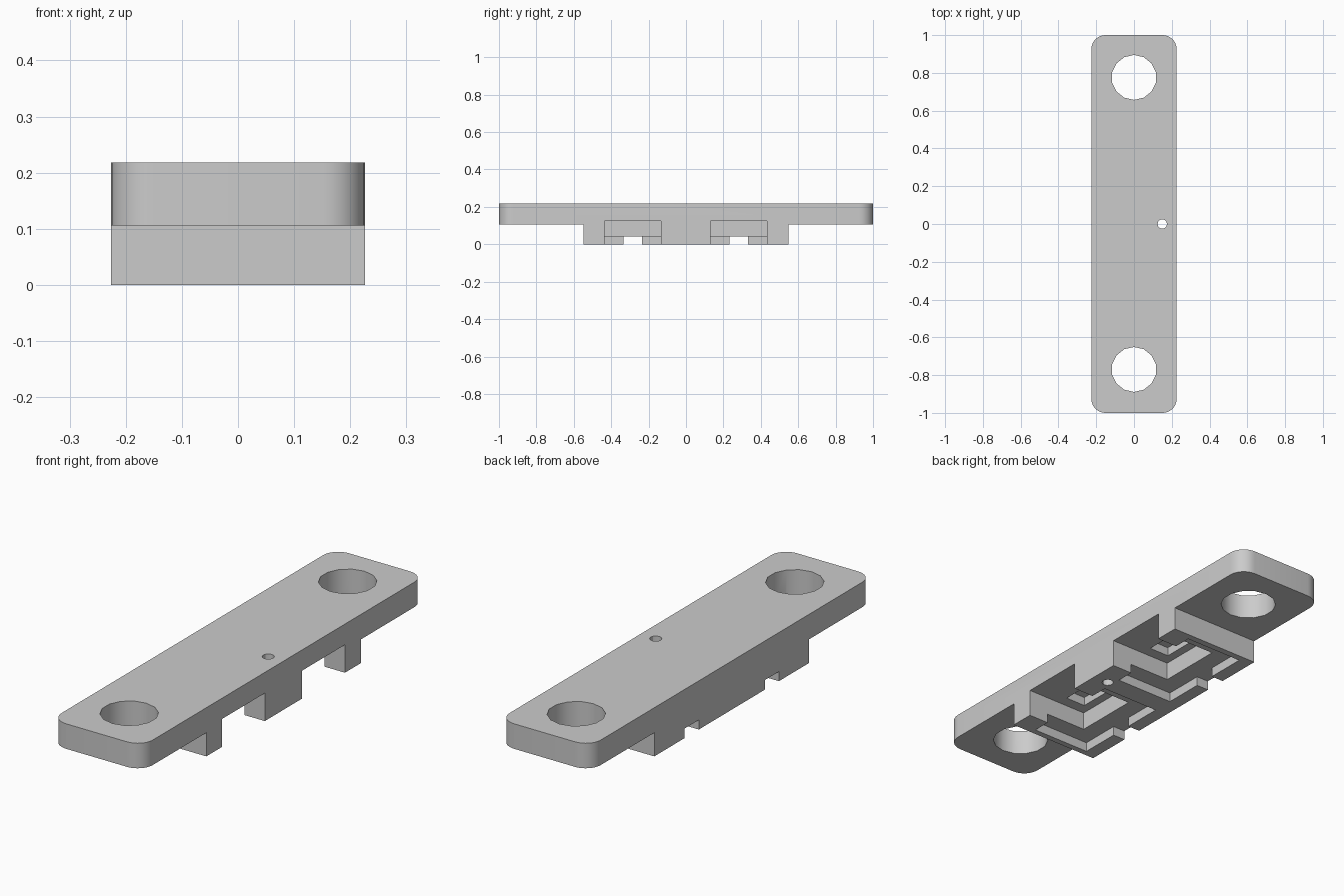
import bpy, bmesh, math

if "Cube" in bpy.data.objects:
    bpy.data.objects.remove(bpy.data.objects["Cube"])

def prism(name, pts, z0, z1):
    """Extrude a closed xy outline from z0 to z1."""
    bm = bmesh.new()
    face = bm.faces.new([bm.verts.new((x, y, z0)) for x, y in pts])
    up = bmesh.ops.extrude_face_region(bm, geom=[face])["geom"]
    bmesh.ops.translate(bm, vec=(0, 0, z1 - z0),
                        verts=[v for v in up if isinstance(v, bmesh.types.BMVert)])
    bmesh.ops.recalc_face_normals(bm, faces=bm.faces)
    me = bpy.data.meshes.new(name)
    bm.to_mesh(me)
    bm.free()
    ob = bpy.data.objects.new(name, me)
    bpy.context.collection.objects.link(ob)
    return ob

def box(name, x0, x1, y0, y1, z0, z1):
    return prism(name, [(x0, y0), (x1, y0), (x1, y1), (x0, y1)], z0, z1)

def circle(cx, cy, r, n, start=0.0, sweep=2 * math.pi, closed=True):
    steps = n if closed else n - 1
    return [(cx + r * math.cos(start + sweep * i / steps),
             cy + r * math.sin(start + sweep * i / steps)) for i in range(n)]

def combine(target, tool, op):
    """Apply a boolean and remove the tool object."""
    mod = target.modifiers.new(op, 'BOOLEAN')
    mod.operation, mod.object, mod.solver = op, tool, 'EXACT'
    bpy.context.view_layer.objects.active = target
    bpy.ops.object.modifier_apply(modifier=mod.name)
    bpy.data.objects.remove(tool, do_unlink=True)

W, R = 0.226, 0.075

# Rounded top plate
outline = []
for k, (sx, sy) in enumerate([(1, 1), (-1, 1), (-1, -1), (1, -1)]):
    outline += circle(sx * (W - R), sy * (1 - R), R, 9, k * math.pi / 2, math.pi / 2, False)
plate = prism("mounting_plate", outline, 0.106, 0.218)

# Lower block fused to the plate
combine(plate, box("block", -W, W, -0.547, 0.547, 0, 0.15), 'UNION')

# Screw holes and the small pilot hole
for y in (0.776, -0.77):
    combine(plate, prism("screw_hole", circle(0, y, 0.119, 14, math.pi / 2), -0.1, 0.4), 'DIFFERENCE')
combine(plate, prism("pilot_hole", circle(0.15, 0, 0.025, 12), -0.1, 0.4), 'DIFFERENCE')

# Two identical stepped pockets in the underside
for c in (0.282, -0.285):
    combine(plate, box("shallow_recess", -0.165, 0.125, c - 0.235, c + 0.235, -0.1, 0.043), 'DIFFERENCE')
    combine(plate, box("open_pocket", -0.08, 0.4, c - 0.152, c + 0.152, -0.1, 0.125), 'DIFFERENCE')
    combine(plate, box("inner_pocket", -0.04, 0.06, c - 0.1, c + 0.1, -0.1, 0.165), 'DIFFERENCE')
    combine(plate, box("exit_slot", -0.4, -0.1, c - 0.05, c + 0.05, -0.1, 0.043), 'DIFFERENCE')

# Smooth rounded corners, crisp edges
bpy.ops.object.select_all(action='DESELECT')
plate.select_set(True)
bpy.context.view_layer.objects.active = plate
bpy.ops.object.shade_smooth_by_angle(angle=math.radians(30))
